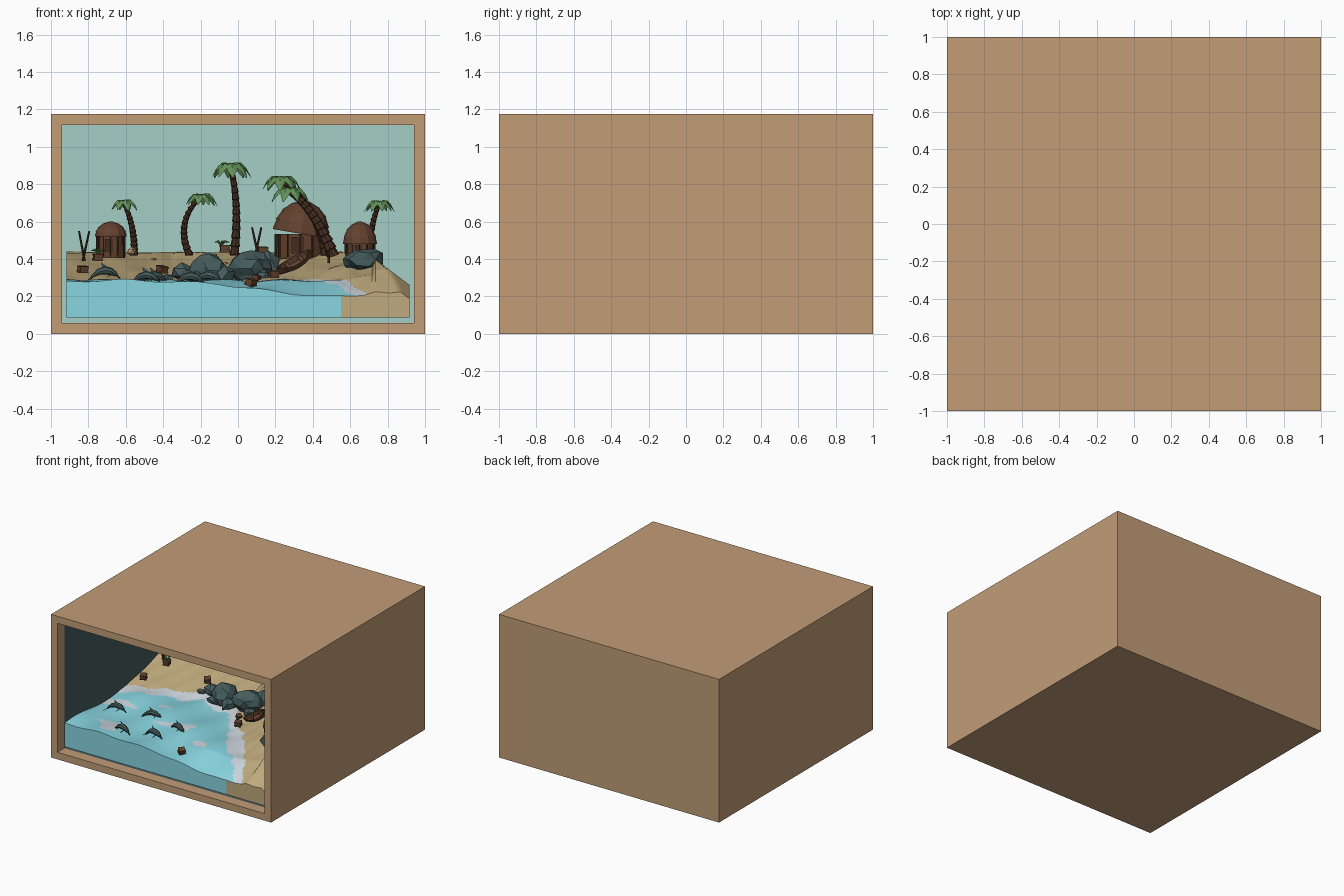
import bpy, bmesh, math, random
from mathutils import Vector, Matrix, noise

if "Cube" in bpy.data.objects:
    bpy.data.objects.remove(bpy.data.objects["Cube"])

random.seed(4)

def srgb(r, g, b):
    return tuple(((c / 255 + .055) / 1.055) ** 2.4 for c in (r, g, b)) + (1,)

MATS = {}
for n, c in {"case wood": (194, 157, 119), "sky": (165, 207, 197), "water": (137, 213, 225),
             "foam": (205, 215, 222), "sand": (192, 171, 125), "stone": (70, 92, 92),
             "thatch": (98, 65, 46), "dark wood": (68, 44, 31), "leaf": (98, 145, 88),
             "pebble": (200, 152, 112)}.items():
    MATS[n] = bpy.data.materials.new(n)
    MATS[n].diffuse_color = srgb(*c)

def finish(bm, name, mats, smooth=None, normals=True):
    if normals:
        bmesh.ops.recalc_face_normals(bm, faces=bm.faces)
    me = bpy.data.meshes.new(name)
    bm.to_mesh(me)
    bm.free()
    ob = bpy.data.objects.new(name, me)
    bpy.context.collection.objects.link(ob)
    for m in mats:
        me.materials.append(MATS[m])
    if smooth:
        bpy.ops.object.select_all(action='DESELECT')
        ob.select_set(True)
        bpy.context.view_layer.objects.active = ob
        bpy.ops.object.shade_smooth_by_angle(angle=math.radians(smooth))
    return ob

# Display case: box with a framed front opening, dark lining and sky at the back
bm = bmesh.new()
bmesh.ops.create_cube(bm, size=1, matrix=Matrix.Translation((0, 0, .588)) @ Matrix.Diagonal((2, 2, 1.176, 1)))
front = min(bm.faces, key=lambda f: f.calc_center_median().y)
bmesh.ops.inset_region(bm, faces=[front], thickness=.082)
for depth, mat in ((-.91, 0), (.92, 1)):
    ring = bmesh.ops.inset_region(bm, faces=[front], thickness=0)["faces"]
    for v in front.verts:
        v.co.y = depth
    for f in ring:
        f.material_index = mat
front.material_index = 2
finish(bm, "display_case", ["case wood", "stone", "sky"], normals=False)

# Landscape: one height field of sea, surf and beach
SHORE = [(-.92, -.15), (-.5, .02), (-.34, .1), (0, 0), (.15, -.16), (.35, -.45), (.62, -.79), (.72, -.97), (.93, -1)]

def inland(x, y):
    for (x0, y0), (x1, y1) in zip(SHORE, SHORE[1:]):
        if x <= x1:
            s = (y1 - y0) / (x1 - x0)
            d = (y - y0 - s * (x - x0)) / math.sqrt(1 + s * s)
            return d + .015 * math.sin(23 * x + 9 * y) + .01 * math.sin(41 * x - 17 * y)
    return 1

def ground(x, y):
    d = inland(x, y)
    z = .275 + .012 * math.sin(9 * y + 4 * x) + .006 * math.sin(17 * x - 6 * y)
    if d > -.1:
        k = min(1, (d + .1) / .1)
        land = .285 + .15 * min(1, max(0, d) / .6) + .006 * noise.noise((x * 5, y * 5, 0))
        land += .035 * math.exp(-((x - .66) ** 2 + (y + .4) ** 2) / .04)
        z = z * (1 - k) + land * k
    if x > .7:
        z = min(z, .41 - .75 * (x - .72))
    drop = min(1, max(0, (x + .1) / .6)) * min(1, max(0, (-.72 - y) / .22))
    return z - .075 * drop

N = 110
bm = bmesh.new()
bmesh.ops.create_grid(bm, x_segments=N, y_segments=N, size=1)
for v in bm.verts:
    x, y = v.co.x * .918, -.012 + v.co.y * .927
    v.co = (x, y, ground(x, y))
for f in bm.faces:
    c = f.calc_center_median()
    d = inland(c.x, c.y)
    streak = noise.noise((c.x * 4, c.y * 9, 3)) > .36 and -.9 < c.y < -.25
    f.material_index = 2 if d > 0 else 1 if d > -.1 or streak else 0
rim = [e for e in bm.edges if e.is_boundary]
ext = bmesh.ops.extrude_edge_only(bm, edges=rim)["geom"]
for g in ext:
    if isinstance(g, bmesh.types.BMVert):
        g.co.z = .087
for g in ext:
    if isinstance(g, bmesh.types.BMFace):
        c = g.calc_center_median()
        g.material_index = 0 if c.x < .555 and inland(c.x, c.y) < .02 else 2
bmesh.ops.holes_fill(bm, edges=[e for e in bm.edges if e.is_boundary])
finish(bm, "landscape", ["water", "foam", "sand"], 40)

# Tube with changing radius along a path
def tube(name, pts, radii, mat, sides=8, bm=None, flat=1):
    own = bm is None
    bm = bm or bmesh.new()
    pts = [Vector(p) for p in pts]
    rings = []
    for i, (p, r) in enumerate(zip(pts, radii)):
        t = (pts[min(i + 1, len(pts) - 1)] - pts[max(i - 1, 0)]).normalized()
        u = t.cross(Vector((0, 1, .01))).normalized()
        w = t.cross(u)
        rings.append([bm.verts.new(p + r * (u * math.cos(a) + flat * w * math.sin(a)))
                      for a in (2 * math.pi * k / sides for k in range(sides))])
    for a, b in zip(rings, rings[1:]):
        for k in range(sides):
            bm.faces.new((a[k], a[(k + 1) % sides], b[(k + 1) % sides], b[k]))
    bm.faces.new(rings[0])
    bm.faces.new(rings[-1])
    if own:
        return finish(bm, name, [mat])

# Palms: ringed curved trunk and drooping folded fronds
def palm(i, base, bend, top, r, size):
    a, b, c = map(Vector, (base, bend, top))
    n = 13
    path, radii = [], []
    for k in range(n):
        t = k / (n - 1)
        p = a * (1 - t) ** 2 + b * 2 * t * (1 - t) + c * t * t
        for lift, f in ((0, .88), (.004, 1.1)):
            path.append(p + Vector((0, 0, lift)))
            radii.append(r * (1 - .4 * t) * f)
    tube(f"palm_trunk_{i}", path, radii, "dark wood")
    bm = bmesh.new()
    for k in range(8):
        ang = 2 * math.pi * k / 8 + .3 * i
        out, side = Vector((math.cos(ang), math.sin(ang), 0)), Vector((-math.sin(ang), math.cos(ang), 0))
        L = size * random.uniform(.9, 1.1)
        rows = []
        for t, w in ((0, .06), (.25, .24), (.5, .3), (.75, .24), (1, .03)):
            m = c + out * L * t + Vector((0, 0, L * (1.4 * t - 1.9 * t * t)))
            low = Vector((0, 0, -.5 * w * L))
            rows.append([bm.verts.new(q) for q in (m - side * w * L + low, m, m + side * w * L + low)])
        for p, q in zip(rows, rows[1:]):
            for j in (0, 1):
                bm.faces.new((p[j], p[j + 1], q[j + 1], q[j]))
    finish(bm, f"palm_fronds_{i}", ["leaf"], normals=False)

palm(1, (-.555, .4, .42), (-.55, .4, .57), (-.61, .4, .70), .02, .075)
palm(2, (-.26, .4, .42), (-.34, .4, .6), (-.2, .4, .73), .02, .085)
palm(3, (-.02, .35, .42), (.01, .35, .7), (-.04, .35, .89), .024, .105)
palm(4, (.51, .2, .41), (.42, .2, .66), (.28, .2, .76), .032, .105)
palm(5, (.47, .26, .42), (.44, .26, .66), (.23, .26, .82), .026, .1)
palm(6, (.7, -.3, .37), (.7, -.3, .57), (.755, -.3, .695), .02, .08)

# Huts: round wall with posts and door, stepped thatch dome
def hut(name, x, y, z, r, wall, roof, top):
    tube(name + "_wall", [(x, y, z - .03), (x, y, z + wall)], [r * .88, r * .84], "thatch", 12)
    prof = [(1, 0), (1, .06), (.93, .32), (.96, .32), (.78, .62), (.81, .62), (.5, .86), (.52, .86), (.12, 1)]
    tube(name + "_roof", [(x + top * h, y, z + wall + roof * h) for _, h in prof], [r * f for f, _ in prof], "thatch", 12)
    bm = bmesh.new()
    for k in range(12):
        a = 2 * math.pi * k / 12
        p = Vector((x + r * .88 * math.cos(a), y + r * .88 * math.sin(a), z - .02))
        tube("", [p, p + Vector((0, 0, wall + .02))], [r * .05] * 2, "", 5, bm)
    bmesh.ops.create_cube(bm, size=1, matrix=Matrix.Translation((x - r * .1, y - r * .84, z + wall * .42))
                          @ Matrix.Diagonal((r * .45, .008, wall * .84, 1)))
    finish(bm, name + "_posts_and_door", ["dark wood"])

hut("left_hut", -.68, .4, .435, .085, .085, .08, 0)
hut("big_hut", .335, .42, .43, .15, .105, .175, .03)
hut("right_hut", .652, -.45, .45, .09, .03, .12, 0)

# Boulders and pebbles
def rock(name, x, y, z, sx, sy, sz, mat="stone"):
    bm = bmesh.new()
    bmesh.ops.create_icosphere(bm, subdivisions=2 if sx > .08 else 1, radius=1)
    for v in bm.verts:
        v.co *= 1 + .28 * noise.noise(v.co * 1.3 + Vector((x * 9, y * 7, 1)))
        v.co = (x + v.co.x * sx, y + v.co.y * sy, z + v.co.z * sz)
    bmesh.ops.dissolve_limit(bm, angle_limit=.25, verts=bm.verts, edges=bm.edges)
    finish(bm, name, [mat])

for i, (x, y, z, sx, sy, sz) in enumerate([
        (-.16, .05, .34, .1, .1, .09), (.07, .03, .35, .12, .11, .095), (-.3, .08, .33, .07, .06, .05),
        (.16, .1, .37, .07, .07, .07), (-.07, -.02, .31, .06, .06, .05), (.67, -.46, .4, .115, .12, .07),
        (-.38, .07, .3, .04, .03, .02), (.14, -.05, .31, .05, .05, .04), (-.22, -.01, .3, .06, .04, .03)]):
    rock(f"boulder_{i}", x, y, z, sx, sy, sz)
for i in range(9):
    x, y = random.uniform(-.5, .55), random.uniform(.3, .7)
    rock(f"pebble_{i}", x, y, ground(x, y), .015, .015, .01, "pebble")
rock("large_pebble", -.57, .3, .44, .028, .028, .025, "pebble")

# Crates, some floating; two hold plants
def crate(i, x, y, z, s, rot):
    bm = bmesh.new()
    M = Matrix.Translation((x, y, z)) @ Matrix.Rotation(rot, 4, 'Z') @ Matrix.Rotation(rot * .3, 4, 'X')
    bmesh.ops.create_cube(bm, size=s, matrix=M @ Matrix.Diagonal((1, 1, .8, 1)))
    for h in (-.3, .3):
        bmesh.ops.create_cube(bm, size=s * 1.1, matrix=M @ Matrix.Translation((0, 0, h * s)) @ Matrix.Diagonal((1, 1, .18, 1)))
    finish(bm, f"crate_{i}", ["thatch"])

for i, c in enumerate([(-.83, -.04, .345, .045, .4), (-.75, .147, .41, .045, .2), (-.406, .185, .345, .045, .7),
                       (.07, -.83, .275, .045, .9), (.19, -.27, .32, .045, .3), (-.07, .32, .455, .05, .1),
                       (.13, .3, .445, .05, .2), (.1, -.13, .3, .035, 1)]):
    crate(i, *c)
for i, (x, y, z) in enumerate([(-.75, .147, .43), (-.09, .32, .475)]):
    for k in range(5):
        a = k * 1.257
        tube(f"plant_{i}_{k}", [(x, y, z), (x + .02 * math.cos(a), y + .02 * math.sin(a), z + .02),
                                (x + .045 * math.cos(a), y + .045 * math.sin(a), z + .015)], [.006, .007, .001], "leaf", 4)

# Leaning poles
for i, (x, y, z, dx, h) in enumerate([(-.82, .2, .41, -.03, .14), (-.83, .22, .41, .035, .14), (.11, .3, .43, -.035, .14),
                                      (.09, .32, .43, .035, .14), (.485, 0, .36, 0, .09)]):
    tube(f"pole_{i}", [(x, y, z - .02), (x + dx, y, z + h)], [.007, .005], "dark wood", 6)

# Rowing boat pulled onto the beach
bm = bmesh.new()
rows = []
for k in range(9):
    t = -1 + k / 4
    w, up = .042 * (1 - abs(t) ** 2.5) + .002, .02 * t * t
    rows.append([bm.verts.new((.105 * t, w * a, up + b)) for a, b in ((-1, .03), (-.75, 0), (0, -.018), (.75, 0), (1, .03))])
for p, q in zip(rows, rows[1:]):
    for j in range(4):
        bm.faces.new((p[j], p[j + 1], q[j + 1], q[j]))
for t in (-.04, .04):
    bmesh.ops.create_cube(bm, size=1, matrix=Matrix.Translation((t, 0, .02)) @ Matrix.Diagonal((.018, .07, .006, 1)))
boat = finish(bm, "boat", ["thatch"])
boat.modifiers.new("planks", 'SOLIDIFY').thickness = .005
boat.location = (.31, -.18, .365)
boat.rotation_euler = (.5, -.5, .25)

# Dolphins leaping: arched body, back fin, flippers and tail
def dolphin(i, x, y, z, rot):
    bm = bmesh.new()
    path = [(.085 * t, 0, .05 * (1 - t * t)) for t in (-1, -.75, -.4, 0, .35, .6, .75, .95)]
    tube("", path, [.004, .009, .017, .022, .02, .014, .006, .003], "", 8, bm)
    for fin in [((-.015, 0, .065), (.015, 0, .065), (-.022, 0, .092), (0, .004, .06)),
                ((.03, .01, .04), (.045, .012, .038), (.015, .045, .015), (.03, .012, .033)),
                ((.03, -.01, .04), (.045, -.012, .038), (.015, -.045, .015), (.03, -.012, .033)),
                ((-.078, 0, .008), (-.1, .032, -.006), (-.088, 0, 0), (-.08, 0, .003)),
                ((-.078, 0, .008), (-.1, -.032, -.006), (-.088, 0, 0), (-.08, 0, .003))]:
        v = [bm.verts.new(p) for p in fin]
        for a, b, c in ((0, 1, 2), (0, 1, 3), (1, 2, 3), (0, 2, 3)):
            bm.faces.new((v[a], v[b], v[c]))
    ob = finish(bm, f"dolphin_{i}", ["stone"])
    ob.location, ob.rotation_euler = (x, y, z), (0, 0, rot)

for i, d in enumerate([(-.71, -.56, .29, .1), (-.49, -.8, .265, -.2), (-.45, -.47, .265, .3),
                       (-.255, -.725, .26, -.1), (-.16, -.55, .265, -.3)]):
    dolphin(i, *d)

for m in bpy.data.materials:
    if m.users and not m.is_grease_pencil:
        m.use_nodes = True
        m.node_tree.nodes["Principled BSDF"].inputs["Base Color"].default_value = m.diffuse_color
